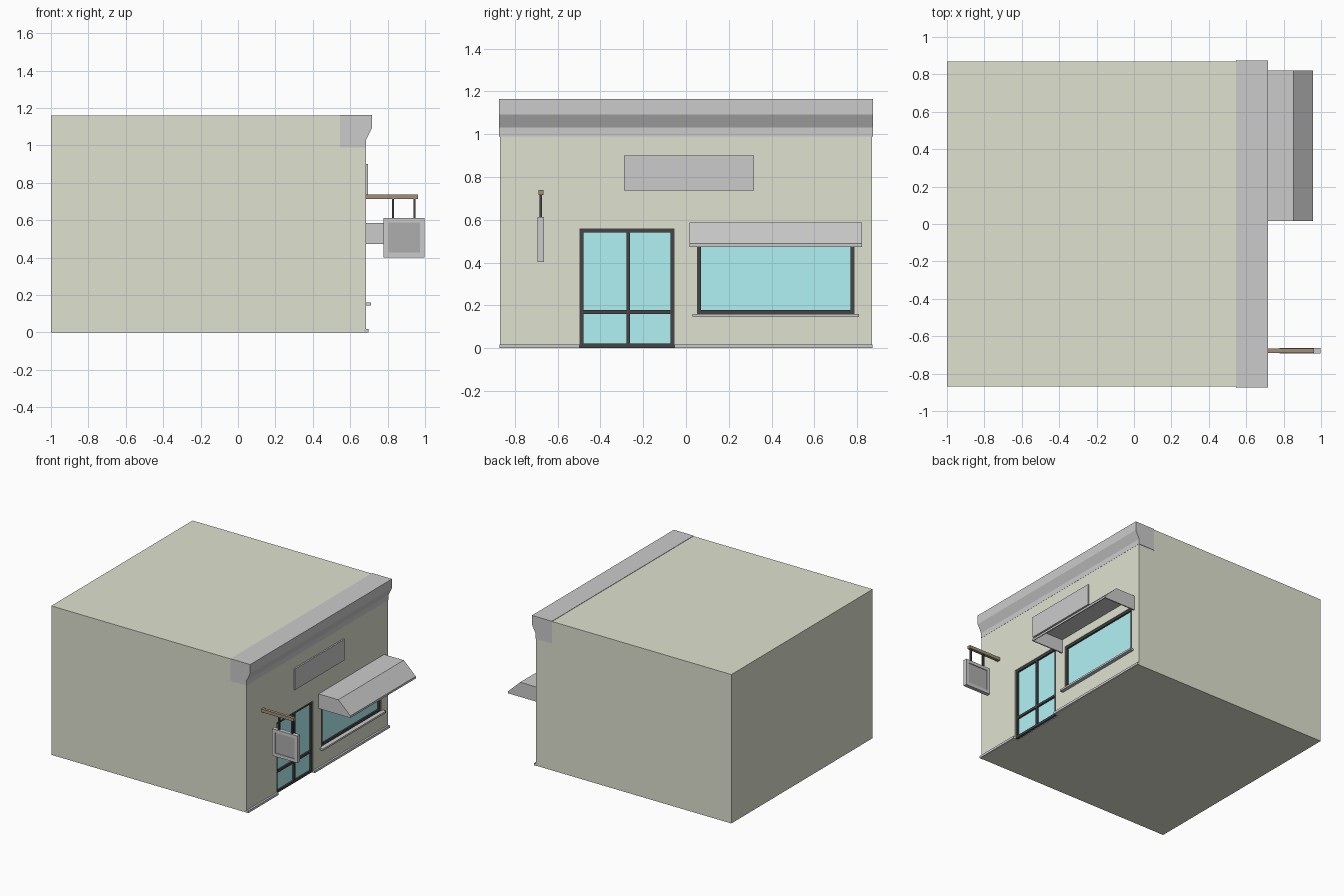
import bpy, bmesh

if "Cube" in bpy.data.objects:
    bpy.data.objects.remove(bpy.data.objects["Cube"])


def material(name, rgb):
    m = bpy.data.materials.new(name)
    m.diffuse_color = (*rgb, 1)
    m.use_nodes = True
    m.node_tree.nodes["Principled BSDF"].inputs["Base Color"].default_value = m.diffuse_color
    return m


WALL = material("wall_green", (0.74, 0.76, 0.63))
GLASS = material("glass_teal", (0.44, 0.89, 0.91))
BLACK = material("black", (0.06, 0.06, 0.06))
WOOD = material("wood", (0.36, 0.28, 0.19))
DARK = material("dark_grey", (0.42, 0.42, 0.42))


def finish(bm, name, mat=None):
    bmesh.ops.recalc_face_normals(bm, faces=bm.faces)
    me = bpy.data.meshes.new(name)
    bm.to_mesh(me)
    bm.free()
    ob = bpy.data.objects.new(name, me)
    bpy.context.collection.objects.link(ob)
    if mat:
        me.materials.append(mat)
    return ob


def add_box(bm, x, y, z):
    vs = bmesh.ops.create_cube(bm, size=1)["verts"]
    for v in vs:
        v.co = [a + (b - a) * (c + 0.5) for (a, b), c in zip((x, y, z), v.co)]


def boxes(name, items, mat=None):
    bm = bmesh.new()
    for it in items:
        add_box(bm, *it)
    return finish(bm, name, mat)


def prism(profile, y0, y1):
    """Extrude an x/z profile along y."""
    bm = bmesh.new()
    f = bm.faces.new([bm.verts.new((x, y0, z)) for x, z in profile])
    ext = bmesh.ops.extrude_face_region(bm, geom=[f])["geom"]
    bmesh.ops.translate(bm, vec=(0, y1 - y0, 0),
                        verts=[g for g in ext if isinstance(g, bmesh.types.BMVert)])
    bmesh.ops.recalc_face_normals(bm, faces=bm.faces)
    return bm


FX = 0.684            # plane of the shop front
RECESS = 0.025        # depth of the openings
DOOR = (-0.498, -0.054, 0.003, 0.558)
WINDOW = (0.052, 0.787, 0.159, 0.51)

# Building block with recessed openings
body = boxes("building", [((-1, FX), (-0.87, 0.87), (0, 1.16))], WALL)
for label, (y0, y1, z0, z1) in (("door", DOOR), ("window", WINDOW)):
    low = -0.1 if label == "door" else z0
    cutter = boxes(label + "_cutter", [((FX - RECESS, FX + 0.1), (y0, y1), (low, z1))])
    cutter.hide_render = True
    cutter.hide_viewport = True
    mod = body.modifiers.new(label + "_opening", "BOOLEAN")
    mod.operation = "DIFFERENCE"
    mod.solver = "EXACT"
    mod.object = cutter


# Glazing: glass pane plus black frame bars
def glazing(name, rect, w, y_bars=(), z_bars=()):
    y0, y1, z0, z1 = rect
    xb = (FX - RECESS, FX - 0.006)
    boxes(name + "_glass", [((FX - RECESS - 0.005, FX - RECESS + 0.006), (y0, y1), (z0, z1))], GLASS)
    bars = [(xb, (y0, y0 + w), (z0, z1)), (xb, (y1 - w, y1), (z0, z1)),
            (xb, (y0 + w, y1 - w), (z0, z0 + w)), (xb, (y0 + w, y1 - w), (z1 - w, z1))]
    bars += [(xb, (y - 0.008, y + 0.008), (z0 + w, z1 - w)) for y in y_bars]
    bars += [(xb, (y0 + w, y1 - w), (z - 0.009, z + 0.009)) for z in z_bars]
    boxes(name + "_frame", bars, BLACK)


glazing("door", DOOR, 0.018, y_bars=[-0.27], z_bars=[0.168])
glazing("window", WINDOW, 0.018)

# Cornice along the roof edge
finish(prism([(0.545, 0.99), (FX + 0.001, 0.99), (FX + 0.001, 1.03), (0.716, 1.092),
              (0.716, 1.163), (0.545, 1.163)], -0.873, 0.873), "cornice")

# Wall plaque, window sill and base trim
boxes("wall_plaque", [((FX - 0.01, 0.695), (-0.29, 0.318), (0.736, 0.9))])
boxes("window_sill", [((FX - 0.01, 0.711), (0.03, 0.808), (0.145, 0.159))])
boxes("base_trim", [((FX - 0.01, 0.699), (-0.872, DOOR[0]), (0, 0.018)),
                    ((FX - 0.01, 0.699), (DOOR[1], 0.872), (0, 0.018))])

# Awning: hollow shell open underneath and at the wall
bm = prism([(FX, 0.472), (0.957, 0.472), (0.957, 0.488), (0.853, 0.586), (FX, 0.586)], 0.016, 0.822)
bmesh.ops.delete(bm, geom=[f for f in bm.faces if f.normal.z < -0.9 or f.normal.x < -0.9],
                 context="FACES_ONLY")
awning = finish(bm, "awning")
solid = awning.modifiers.new("thickness", "SOLIDIFY")
solid.thickness = 0.01
solid.offset = -1

# Hanging sign: pole, two hangers, framed board
SY = -0.678
boxes("sign_pole", [((FX - 0.01, 0.963), (SY - 0.012, SY + 0.012), (0.715, 0.739))], WOOD)
boxes("sign_hangers", [((x - 0.006, x + 0.006), (SY - 0.006, SY + 0.006), (0.6, 0.72))
                       for x in (0.829, 0.943)], BLACK)
sy = (SY - 0.015, SY + 0.015)
boxes("sign_frame", [((0.778, 0.804), sy, (0.402, 0.612)), ((0.972, 0.998), sy, (0.402, 0.612)),
                     ((0.804, 0.972), sy, (0.402, 0.427)), ((0.804, 0.972), sy, (0.588, 0.612))])
boxes("sign_panel", [((0.8, 0.976), (SY - 0.009, SY + 0.009), (0.42, 0.595))], DARK)
